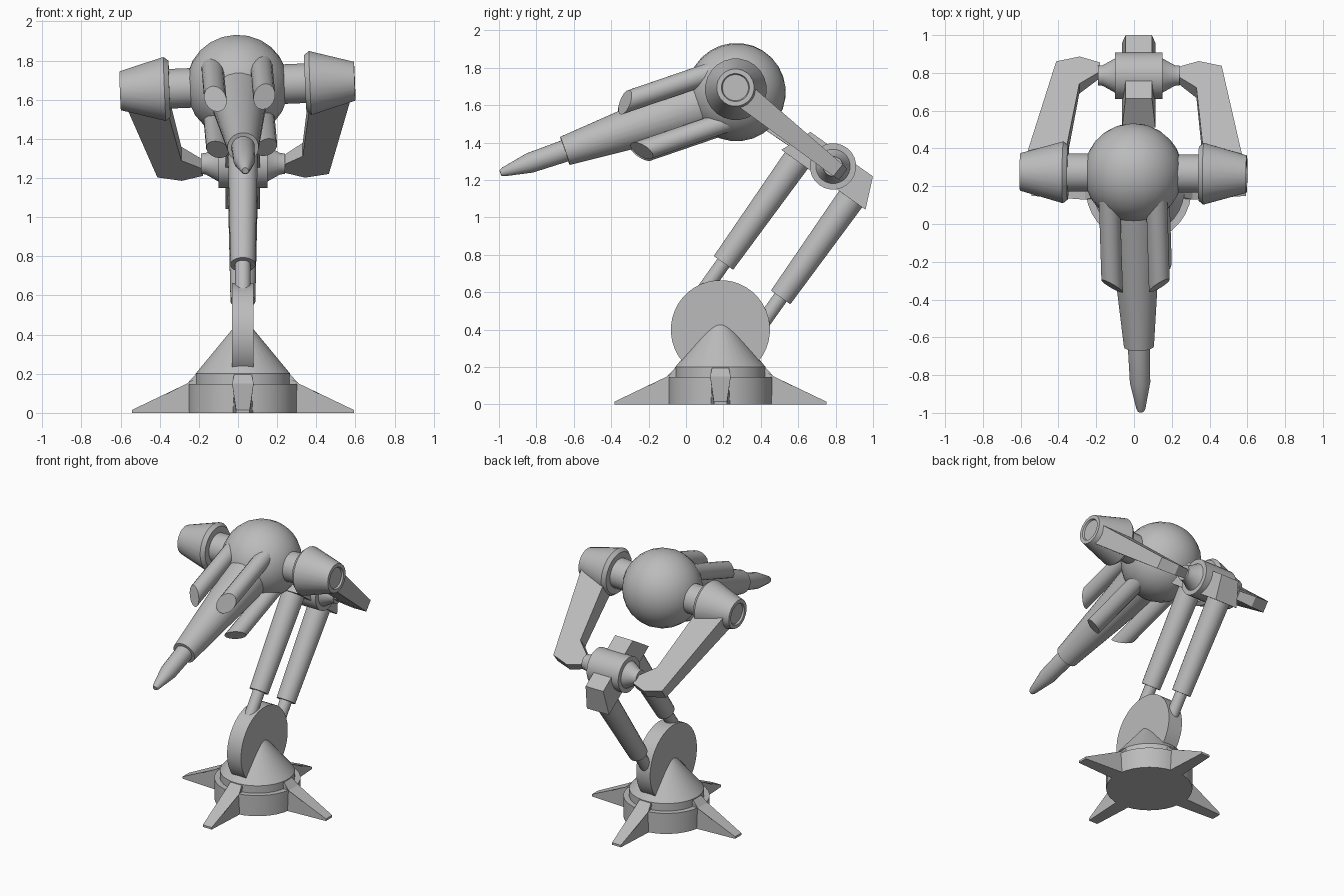
import bpy, bmesh, math
from mathutils import Vector, Matrix

cube = bpy.data.objects.get("Cube")
if cube:
    bpy.data.objects.remove(cube, do_unlink=True)

grey = bpy.data.materials.new("plain grey")
grey.use_nodes = True
grey.diffuse_color = (0.5, 0.5, 0.5, 1)
grey.node_tree.nodes["Principled BSDF"].inputs["Base Color"].default_value = (0.5, 0.5, 0.5, 1)


def finish(name, bm, smooth=True):
    bmesh.ops.recalc_face_normals(bm, faces=bm.faces)
    mesh = bpy.data.meshes.new(name)
    bm.to_mesh(mesh)
    bm.free()
    mesh.materials.append(grey)
    obj = bpy.data.objects.new(name, mesh)
    bpy.context.collection.objects.link(obj)
    if smooth:
        bpy.ops.object.select_all(action="DESELECT")
        bpy.context.view_layer.objects.active = obj
        obj.select_set(True)
        bpy.ops.object.shade_smooth_by_angle(angle=math.radians(30))
    return obj


def lathe(name, origin, axis, profile, sides=24, slant=None):
    """Turn (distance, radius) pairs about an axis; slant skews the last ring."""
    origin, axis = Vector(origin), Vector(axis).normalized()
    turn = axis.to_track_quat("Z", "Y").to_matrix()
    bm = bmesh.new()
    rings = []
    for dist, rad in profile:
        ring = []
        for i in range(sides):
            a = math.tau * (i + 0.5) / sides
            off = turn @ Vector((math.cos(a), math.sin(a), 0)) * rad
            d = dist
            if slant and (dist, rad) == profile[-1]:
                d -= off.dot(slant)
            ring.append(bm.verts.new(origin + axis * d + off))
        rings.append(ring)
    for a, b in zip(rings, rings[1:]):
        for i in range(sides):
            j = (i + 1) % sides
            bm.faces.new((a[i], a[j], b[j], b[i]))
    bm.faces.new(rings[0])
    bm.faces.new(rings[-1])
    return finish(name, bm)


def loft(name, first, second):
    """Solid between two matching outlines."""
    bm = bmesh.new()
    a = [bm.verts.new(p) for p in first]
    b = [bm.verts.new(p) for p in second]
    for i in range(len(a)):
        j = (i + 1) % len(a)
        bm.faces.new((a[i], a[j], b[j], b[i]))
    bm.faces.new(a)
    bm.faces.new(b)
    return finish(name, bm, smooth=False)


X, Z = Vector((1, 0, 0)), Vector((0, 0, 1))

# Base: drum, collar, cone and four feet
base = Vector((0.025, 0.184, 0))
lathe("base_drum", base, Z, [(0, 0.28), (0.147, 0.28)], 32)
lathe("base_collar", base, Z, [(0.14, 0.243), (0.2, 0.243)], 32)
lathe("base_cone", base, Z, [(0.2, 0.243), (0.488, 0.004)], 32)
foot_profile = [(0.2, 0, 0.055), (0.567, 0, 0.035), (0.567, 0.015, 0.035),
                (0.285, 0.15, 0.055), (0.243, 0.195, 0.045), (0.2, 0.195, 0.045)]
for i in range(4):
    spin = Matrix.Rotation(i * math.pi / 2, 3, "Z")
    sides = [[base + spin @ Vector((r, s * w, z)) for r, z, w in foot_profile] for s in (-1, 1)]
    loft(f"foot_{i + 1}", *sides)

# Upright wheel in the base
lathe("base_wheel", base + Vector((-0.055, 0, 0.4)), X, [(0, 0.265), (0.11, 0.265)], 40)

# Elbow barrel with tapered ends
elbow = Vector((0.025, 0.786, 1.273))
lathe("elbow_barrel", elbow, X, [(-0.215, 0.053), (-0.19, 0.055), (-0.125, 0.092), (-0.125, 0.124),
                                 (0.125, 0.124), (0.125, 0.092), (0.19, 0.055), (0.215, 0.053)])

# Twin pistons and their wedge brackets
up = Vector((0, 0.58, 0.815)).normalized()
across = Vector((0, up.z, -up.y))
for side, name, length in ((-1, "front", 0.675), (1, "rear", 0.648)):
    top = elbow + across * side * 0.178 - up * 0.085
    lathe(name + "_piston", top, -up, [(-0.03, 0.077), (length, 0.064)])
    lathe(name + "_piston_rod", top, -up, [(length - 0.02, 0.04), (length + 0.24, 0.04)], 16)
    wedge = []
    for along, inner, outer, w in ((-0.088, 0.09, 0.276, 0.088), (0.08, 0.07, 0.205, 0.07)):
        wedge.append([elbow + up * along + across * side * p + X * x
                      for p, x in ((inner, -w), (outer, -w), (outer, w), (inner, w))])
    loft(name + "_bracket", *wedge)

# Head axes: pitched down with a slight turn and roll
head = Vector((-0.003, 0.27, 1.67))
ahead = Vector((0.03, -0.946, -0.324)).normalized()
lateral = Vector((1, 0, 0.041))
lateral = (lateral - ahead * lateral.dot(ahead)).normalized()
lift = ahead.cross(lateral)
if lift.z < 0:
    lift = -lift

bm = bmesh.new()
bmesh.ops.create_uvsphere(bm, u_segments=24, v_segments=14, radius=0.263)
turn = Matrix((lateral, lift, ahead)).transposed().to_4x4()
bm.transform(Matrix.Translation(head) @ turn)
finish("head_sphere", bm)

# Main barrel and pointed nozzle
lathe("main_barrel", head, ahead, [(0.1, 0.155), (0.97, 0.08)])
lathe("nozzle", head, ahead, [(0.9, 0.06), (0.97, 0.06), (1.17, 0.055), (1.32, 0.024), (1.335, 0.016)], 16)

# Four slant-cut tubes round the barrel
for sx, left in ((-1, "right"), (1, "left")):
    for sz, level in ((-1, "lower"), (1, "upper")):
        radial = (lateral * sx + lift * sz).normalized()
        centre = head + lateral * sx * 0.125 + lift * sz * 0.137
        lathe(f"{level}_{left}_tube", centre, ahead, [(0, 0.057), (0.585, 0.057)], 16, radial * 0.85)

# Shoulder pods on stub axles
pod_axis = Vector((1, -0.01, 0.041))
for sx, left in ((-1, "right"), (1, "left")):
    lathe(left + "_axle", head, pod_axis * sx, [(0.15, 0.102), (0.36, 0.102)])
    lathe(left + "_pod", head, pod_axis * sx,
          [(0.347, 0.145), (0.372, 0.165), (0.6, 0.1), (0.6, 0.075), (0.588, 0.07)])

# Flat cranked arms from pods to elbow: (along, sideways, half thickness)
arm_outline = [(0.05, 0.575, 0.066), (0.7, 0.438, 0.04), (0.735, 0.315, 0.036), (0.7, 0.205, 0.03),
               (0.64, 0.205, 0.03), (0.55, 0.31, 0.044), (0.05, 0.37, 0.066)]
for sx, left in ((-1, "right"), (1, "left")):
    start = head + pod_axis * sx * 0.45
    run = elbow - start
    run.x = 0
    run.normalize()
    face = Vector((0, -run.z, run.y))
    sheets = []
    for t in (-1, 1):
        sheets.append([Vector((0.025 * s / 0.67 + sx * x, start.y, start.z)) + run * s + face * t * h
                       for s, x, h in arm_outline])
    loft(left + "_arm", *sheets)
